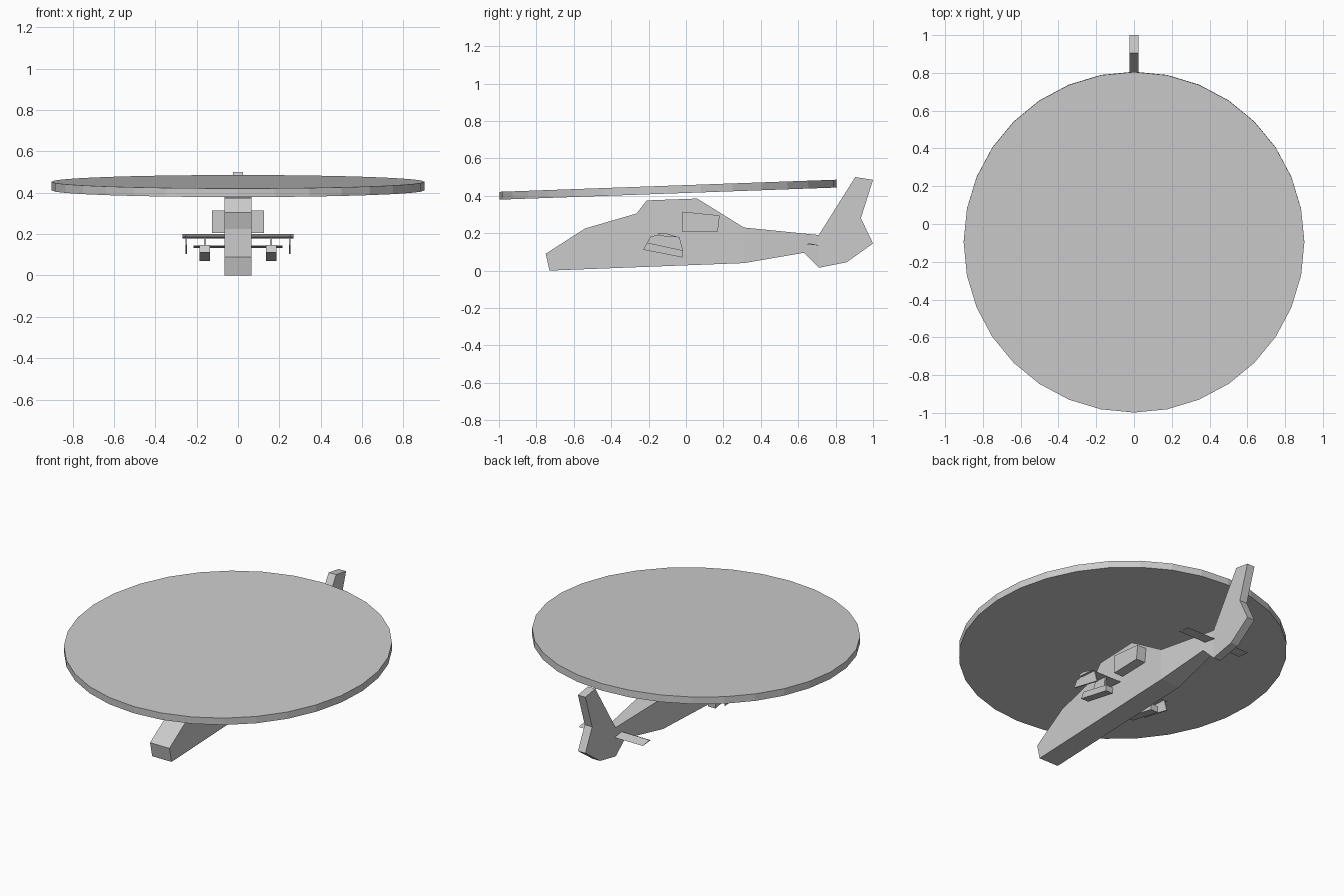
import bpy, bmesh, math

cube = bpy.data.objects.get("Cube")
if cube:
    bpy.data.objects.remove(cube, do_unlink=True)

GREY = (0.6, 0.6, 0.6, 1)
grey = bpy.data.materials.new("light grey")
grey.use_nodes = True
grey.diffuse_color = GREY
grey.node_tree.nodes["Principled BSDF"].inputs["Base Color"].default_value = GREY


def add_object(name, bm):
    bmesh.ops.recalc_face_normals(bm, faces=bm.faces[:])
    mesh = bpy.data.meshes.new(name)
    bm.to_mesh(mesh)
    bm.free()
    mesh.materials.append(grey)
    obj = bpy.data.objects.new(name, mesh)
    bpy.context.collection.objects.link(obj)
    return obj


def prism(profile, x0, x1):
    """Extrude a side profile of (y, z) points from x0 to x1."""
    bm = bmesh.new()
    face = bm.faces.new([bm.verts.new((x0, y, z)) for y, z in profile])
    new = bmesh.ops.extrude_face_region(bm, geom=[face])["geom"]
    verts = [g for g in new if isinstance(g, bmesh.types.BMVert)]
    bmesh.ops.translate(bm, verts=verts, vec=(x1 - x0, 0, 0))
    return bm


def pair(name, profile, x0, x1):
    """A part on the left, mirrored to the right."""
    obj = add_object(name, prism(profile, x0, x1))
    obj.modifiers.new("Mirror", 'MIRROR').use_axis[0] = True
    return obj


# Fuselage with boom and fin, narrowed towards the tail
HALF, TAIL_HALF = 0.065, 0.025
BOOM_START, BOOM_END = 0.31, 0.71
outline = [(-0.75, 0.09), (-0.73, 0.0), (0.31, 0.04), (0.63, 0.095),
           (0.71, 0.015), (0.86, 0.045), (1.0, 0.145), (0.935, 0.28),
           (1.0, 0.485), (0.905, 0.5), (0.71, 0.19), (0.31, 0.23),
           (0.06, 0.385), (-0.21, 0.375), (-0.265, 0.305), (-0.54, 0.225)]
bm = prism(outline, -HALF, HALF)
for y in (BOOM_START, BOOM_END):
    bmesh.ops.bisect_plane(bm, geom=bm.verts[:] + bm.edges[:] + bm.faces[:],
                           plane_co=(0, y, 0), plane_no=(0, 1, 0))
for v in bm.verts:
    t = min(max((v.co.y - BOOM_START) / (BOOM_END - BOOM_START), 0), 1)
    v.co.x *= 1 + t * (TAIL_HALF / HALF - 1)
add_object("fuselage", bm)

# Engines
pair("engines", [(-0.02, 0.205), (0.17, 0.21), (0.18, 0.295), (-0.02, 0.315)],
     0.06, 0.125)

# Stub wings with end plates, pylons and pods
pair("stub_wings", [(-0.15, 0.2), (-0.14, 0.185), (-0.035, 0.178), (-0.11, 0.2)],
     0.06, 0.268)
pair("wing_end_plates", [(-0.21, 0.147), (-0.015, 0.105), (-0.035, 0.178),
                         (-0.11, 0.2), (-0.19, 0.182)], 0.246, 0.254)
pair("pod_pylons", [(-0.16, 0.13), (-0.06, 0.11), (-0.05, 0.182), (-0.13, 0.19)],
     0.155, 0.165)
pair("weapon_pods", [(-0.23, 0.112), (-0.018, 0.07), (-0.015, 0.105), (-0.21, 0.147)],
     0.136, 0.186)

# Tail stabilisers
pair("tail_stabilisers", [(0.645, 0.14), (0.72, 0.133), (0.66, 0.146)], 0.02, 0.215)

# Rotor disc, tipped forwards
bpy.ops.mesh.primitive_cylinder_add(vertices=32, radius=0.902, depth=0.042,
                                    location=(0, -0.096, 0.4325),
                                    rotation=(math.radians(2.06), 0, 0))
disc = bpy.context.object
disc.name = "rotor_disc"
disc.data.materials.append(grey)
